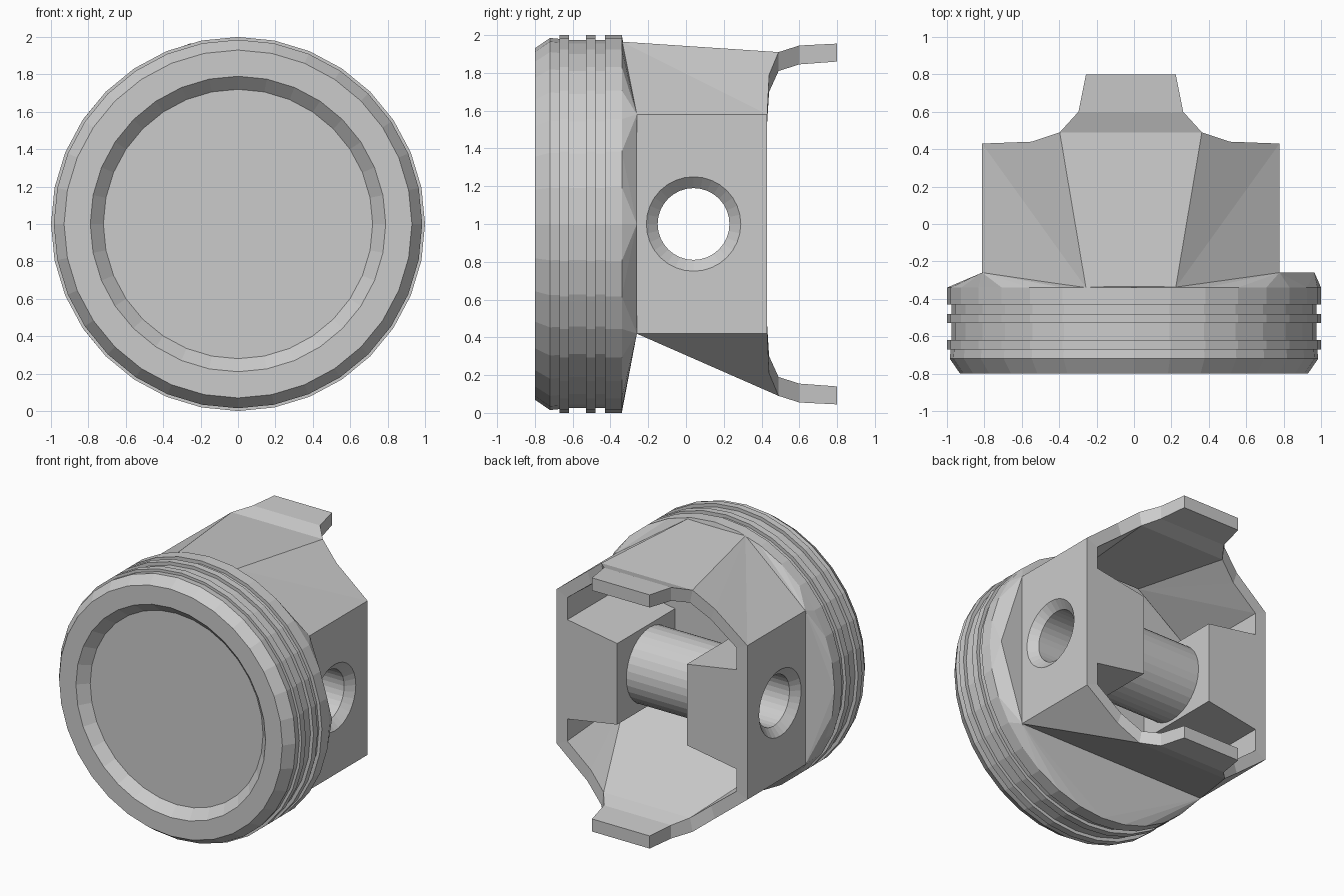
import bpy, bmesh, math

if "Cube" in bpy.data.objects:
    bpy.data.objects.remove(bpy.data.objects["Cube"])

CX = -0.017   # skirt sits slightly off the crown axis
PIN_Y = 0.04


def make(name, bm, loc):
    bmesh.ops.remove_doubles(bm, verts=bm.verts, dist=1e-5)
    bmesh.ops.recalc_face_normals(bm, faces=bm.faces)
    me = bpy.data.meshes.new(name)
    bm.to_mesh(me)
    bm.free()
    ob = bpy.data.objects.new(name, me)
    ob.location = loc
    bpy.context.collection.objects.link(ob)
    return ob


def revolve(name, profile, axis, loc, seg=32):
    """Turn (radius, position) points round the x or y axis, capping the ends."""
    bm = bmesh.new()
    rings = []
    for r, p in profile:
        ring = []
        for i in range(seg):
            a = 2 * math.pi * i / seg
            u, v = r * math.cos(a), r * math.sin(a)
            ring.append(bm.verts.new((u, p, v) if axis == 'y' else (p, u, v)))
        rings.append(ring)
    for a, b in zip(rings, rings[1:]):
        for i in range(seg):
            j = (i + 1) % seg
            bm.faces.new((a[i], a[j], b[j], b[i]))
    bm.faces.new(rings[0])
    bm.faces.new(rings[-1])
    return make(name, bm, loc)


def hull(name, pts, loc):
    bm = bmesh.new()
    vs = [bm.verts.new(p) for p in pts]
    res = bmesh.ops.convex_hull(bm, input=vs)
    junk = {v for v in res['geom_interior'] + res['geom_unused']
            if isinstance(v, bmesh.types.BMVert)}
    bmesh.ops.delete(bm, geom=list(junk), context='VERTS')
    bmesh.ops.dissolve_limit(bm, angle_limit=0.01, verts=bm.verts, edges=bm.edges)
    return make(name, bm, loc)


# Crown with shallow dish and three compression rings
profile = [(0.72, -0.73), (0.79, -0.8), (0.93, -0.8), (0.985, -0.72), (0.98, -0.67)]
for y0, y1 in ((-0.67, -0.62), (-0.53, -0.48), (-0.43, -0.34)):
    profile += [(0.975, y0), (1.0, y0), (1.0, y1), (0.975, y1)]
revolve("crown", profile, 'y', (0, 0, 1))

# Sloped back of the crown, meeting the skirt
circle = [(math.cos(i * math.pi / 16), -0.34, math.sin(i * math.pi / 16)) for i in range(32)]
shoulder = [(sx * 0.795 + CX, -0.26, sz * 0.58) for sx in (-1, 1) for sz in (-1, 1)]
hull("crown_back", circle + shoulder + [(0.965, -0.26, 0)], (0, 0, 1))

# Skirt: outer and inner half outlines, mirrored left/right and top/bottom
outer = [(0.795, 0.43, 0.58), (0.53, 0.44, 0.79), (0.38, 0.49, 0.91),
         (0.28, 0.60, 0.945), (0.24, 0.80, 0.955)]
inner = [(0.705, 0.43, 0.54), (0.50, 0.44, 0.70), (0.36, 0.49, 0.81),
         (0.28, 0.60, 0.845), (0.24, 0.80, 0.86)]
outer_corner, inner_corner = (0.795, -0.262, 0.58), (0.705, -0.262, 0.54)
low_inner_corner = (0.705, -0.262, 0.49)
outer_front, inner_front = (0.24, -0.34, 0.965), (0.24, -0.262, 0.865)

bm = bmesh.new()
cache = {}


def face(*pts):
    vs = []
    for p in pts:
        k = tuple(round(c, 5) for c in p)
        if k not in cache:
            cache[k] = bm.verts.new(k)
        if cache[k] not in vs:
            vs.append(cache[k])
    if len(vs) > 2:
        bm.faces.new(vs)


def m(p, sx, sz):
    return (p[0] * sx, p[1], p[2] * sz)


for sz in (1, -1):
    shells = ((outer, outer_corner, outer_front if sz > 0 else outer_corner),
              (inner, inner_corner if sz > 0 else low_inner_corner,
               inner_front if sz > 0 else low_inner_corner))
    for rear, corner, front in shells:
        face(*(m(p, s, sz) for p, s in ((front, -1), (front, 1), (rear[2], 1), (rear[2], -1))))
        for k in (2, 3):
            face(*(m(p, s, sz) for p, s in ((rear[k], -1), (rear[k], 1),
                                            (rear[k + 1], 1), (rear[k + 1], -1))))
        for sx in (1, -1):
            for a, b in ((rear[2], rear[1]), (rear[1], rear[0]), (rear[0], corner)):
                if front != corner or b != corner:
                    face(m(front, sx, sz), m(a, sx, sz), m(b, sx, sz))
    # rims
    (ro, co, fo), (ri, ci, fi) = shells
    for sx in (1, -1):
        for k in range(4):
            face(*(m(p, sx, sz) for p in (ro[k], ro[k + 1], ri[k + 1], ri[k])))
        if sz > 0:
            face(*(m(p, sx, sz) for p in (fo, co, ci, fi)))
    for a, b in ((ro[4], ri[4]), (fo, fi)):
        face(m(a, -1, sz), m(a, 1, sz), m(b, 1, sz), m(b, -1, sz))
# flat side walls
for sx in (1, -1):
    o, i, oc = outer[0], inner[0], outer_corner
    ic, lic = inner_corner, low_inner_corner
    face(m(oc, sx, 1), m(o, sx, 1), m(o, sx, -1), m(oc, sx, -1))
    face(m(ic, sx, 1), m(i, sx, 1), m(i, sx, -1), m(lic, sx, -1))
    face(m(o, sx, 1), m(i, sx, 1), m(i, sx, -1), m(o, sx, -1))
    face(m(oc, sx, 1), m(ic, sx, 1), m(lic, sx, -1), m(oc, sx, -1))
parts = [make("skirt", bm, (CX, 0, 1))]

# Pin bosses inside each side wall
for sx, side in ((1, "right"), (-1, "left")):
    pts = [(sx * x, y, sz * z) for x, z in ((0.29, 0.305), (0.74, 0.38))
           for y in (-0.28, 0.429) for sz in (-1, 1)]
    parts.append(hull("pin_boss_" + side, pts, (CX, 0, 1)))

# Hollow pin tube between the bosses
parts.append(revolve("pin_tube", [(0.28, -0.31), (0.28, 0.31)], 'x', (CX, PIN_Y, 1)))

# Pin bore with countersunk ends, cut through every part
bore = revolve("bore_cutter", [(0.31, -0.85), (0.19, -0.74), (0.19, 0.74), (0.31, 0.85)],
               'x', (CX, PIN_Y, 1))
bore.hide_render = True
for ob in parts:
    mod = ob.modifiers.new("bore", 'BOOLEAN')
    mod.operation = 'DIFFERENCE'
    mod.solver = 'EXACT'
    mod.object = bore
    bpy.context.view_layer.objects.active = ob
    bpy.ops.object.modifier_apply(modifier=mod.name)
bpy.data.objects.remove(bore)
